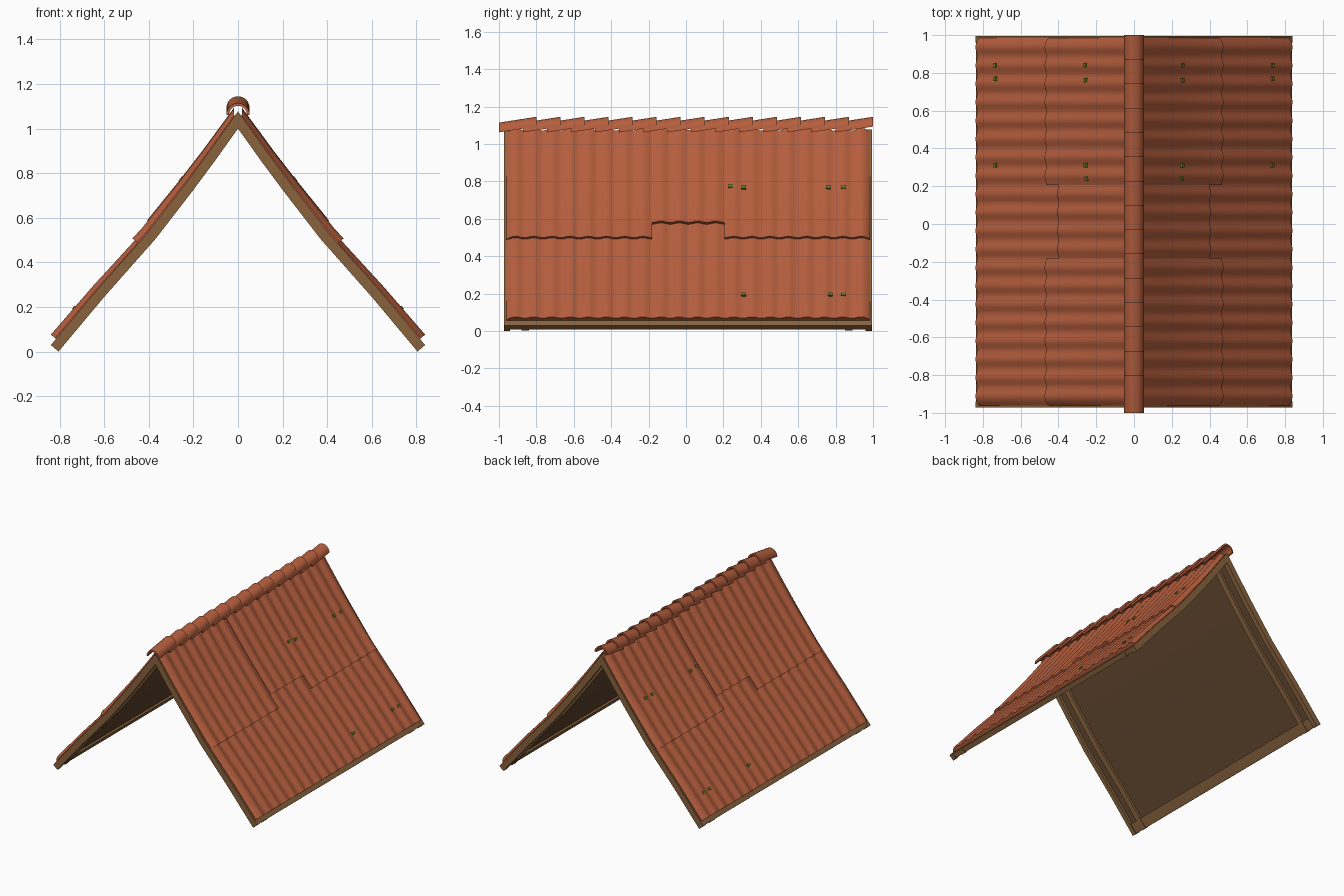
import bpy, bmesh, math
from mathutils import Vector

if "Cube" in bpy.data.objects:
    bpy.data.objects.remove(bpy.data.objects["Cube"])


def material(name, rgb):
    m = bpy.data.materials.new(name)
    m.diffuse_color = (*rgb, 1)
    m.use_nodes = True
    m.node_tree.nodes["Principled BSDF"].inputs["Base Color"].default_value = m.diffuse_color
    return m


TILE = material("terracotta", (0.46, 0.112, 0.047))
WOOD = material("wood", (0.25, 0.125, 0.048))
DARK = material("dark wood", (0.125, 0.064, 0.028))
MOSS = material("moss green", (0.12, 0.22, 0.02))

# Underside of one roof slope (x, z), ridge to eave
PROFILE = [(0, 1.0), (0.1, 0.86), (0.2, 0.725), (0.37, 0.505), (0.6, 0.245), (0.805, 0.0)]
PTS = [Vector(p) for p in PROFILE]


def seg_normal(i):
    d = (PTS[i + 1] - PTS[i]).normalized()
    return Vector((-d.y, d.x))


def miter(i):
    if i == 0:
        return Vector((0, 1 / seg_normal(0).y))
    if i == len(PTS) - 1:
        return seg_normal(i - 1)
    a, b = seg_normal(i - 1), seg_normal(i)
    return (a + b) / (1 + a.dot(b))


MITERS = [miter(i) for i in range(len(PTS))]


def on_slope(u, off):
    """Point above the underside at base x = u, lifted by off."""
    i = 0
    while i < len(PTS) - 2 and u > PTS[i + 1].x:
        i += 1
    f = (u - PTS[i].x) / (PTS[i + 1].x - PTS[i].x)
    return PTS[i].lerp(PTS[i + 1], f) + off * MITERS[i].lerp(MITERS[i + 1], f)


def finish(bm, name, mat, smooth=False):
    bmesh.ops.recalc_face_normals(bm, faces=bm.faces)
    me = bpy.data.meshes.new(name)
    bm.to_mesh(me)
    bm.free()
    me.materials.append(mat)
    if smooth:
        me.shade_smooth()
        me.set_sharp_from_angle(angle=math.radians(35))
    ob = bpy.data.objects.new(name, me)
    bpy.context.collection.objects.link(ob)
    return ob


def slab(name, u0, u1, ys, bottom, top, mat, smooth=False):
    """Closed slab that follows both slopes; top is a number or a function of u, y."""
    us = [u0] + [p.x for p in PTS if u0 < p.x < u1] + [u1]
    lift = top if callable(top) else (lambda u, y: top)
    bm = bmesh.new()
    for side in (-1, 1):
        def grid(fn):
            rows = []
            for u in us:
                row = []
                for y in ys:
                    p = on_slope(u, fn(u, y))
                    row.append(bm.verts.new((side * p.x, y, p.y)))
                rows.append(row)
            return rows
        a, b = grid(lambda u, y: bottom), grid(lift)
        nu, ny = len(us), len(ys)
        for i in range(nu - 1):
            for j in range(ny - 1):
                for g in (a, b):
                    bm.faces.new((g[i][j], g[i][j + 1], g[i + 1][j + 1], g[i + 1][j]))
            for j in (0, ny - 1):
                bm.faces.new((a[i][j], a[i + 1][j], b[i + 1][j], b[i][j]))
        for j in range(ny - 1):
            for i in (0, nu - 1):
                bm.faces.new((a[i][j], a[i][j + 1], b[i][j + 1], b[i][j]))
    return finish(bm, name, mat, smooth)


# Wooden deck, rafters near each gable, eave boards
slab("roof_deck", 0, 0.80, (-0.965, 0.99), 0.022, 0.04, DARK)
for k, (y0, y1) in enumerate([(-0.972, -0.94), (-0.88, -0.84), (0.85, 0.89), (0.96, 0.995)]):
    gable = k in (0, 3)
    slab("rafter", 0, 0.805, (y0, y1), 0.0 if gable else 0.004, 0.045 if gable else 0.036, WOOD)
slab("eave_board", 0.755, 0.803, (-0.965, 0.99), 0.008, 0.044, WOOD)

# Wavy tile courses, with edges rolled down at the gables
Y0, Y1, WAVES, STEPS = -0.96, 0.985, 20, 6
PERIOD = (Y1 - Y0) / WAVES


def tile_lift(base, u0, u1):
    def lift(u, y):
        wave = 0.5 - 0.5 * math.cos(2 * math.pi * (y - Y0) / PERIOD)
        h = base + 0.012 * (u - u0) / (u1 - u0) + 0.012 * wave
        k = min(1, max(0, min(y - Y0, Y1 - y) / 0.03))
        return 0.045 + (h - 0.045) * (0.3 + 0.7 * math.sqrt(1 - (1 - k) ** 2))
    return lift


def course(name, u0, u1, w0, w1, base):
    ys = [Y0 + PERIOD * i / STEPS for i in range(w0 * STEPS, w1 * STEPS + 1)]
    slab(name, u0, u1, ys, 0.041, tile_lift(base, u0, u1), TILE, True)


course("lower_tiles", 0.33, 0.782, 0, WAVES, 0.051)
course("upper_tiles_front", 0.012, 0.413, 0, 8, 0.055)
course("upper_tiles_middle", 0.012, 0.345, 8, 12, 0.057)
course("upper_tiles_back", 0.012, 0.413, 12, WAVES, 0.055)

# Small moss spots
for y, u in [(0.31, 0.2), (0.24, 0.195), (0.76, 0.2), (0.84, 0.2),
             (0.31, 0.68), (0.77, 0.68), (0.84, 0.68)]:
    slab("moss_spot", u - 0.006, u + 0.006, (y - 0.012, y + 0.012), 0.066,
         0.078 if u < 0.4 else 0.077, MOSS)

# Overlapping half-round ridge tiles, each tipped down to the front
LENGTH, RADIUS, THICK, SIDES = 0.2, 0.052, 0.012, 12
bm = bmesh.new()
for i in range(15):
    back = -0.8 + i * 1.8 / 14
    rings = []
    for y, zc in ((back - LENGTH, 1.062), (back, 1.093)):
        ring = []
        for r, order in ((RADIUS, range(SIDES + 1)), (RADIUS - THICK, range(SIDES, -1, -1))):
            for s in order:
                a = math.pi * s / SIDES
                ring.append(bm.verts.new((r * math.cos(a), y, zc + r * math.sin(a))))
        rings.append(ring)
    a, b = rings
    n = len(a)
    for j in range(n):
        k = (j + 1) % n
        bm.faces.new((a[j], a[k], b[k], b[j]))
    for ring in rings:
        for s in range(SIDES):
            bm.faces.new((ring[s], ring[s + 1], ring[n - 2 - s], ring[n - 1 - s]))
finish(bm, "ridge_tiles", TILE, True)
